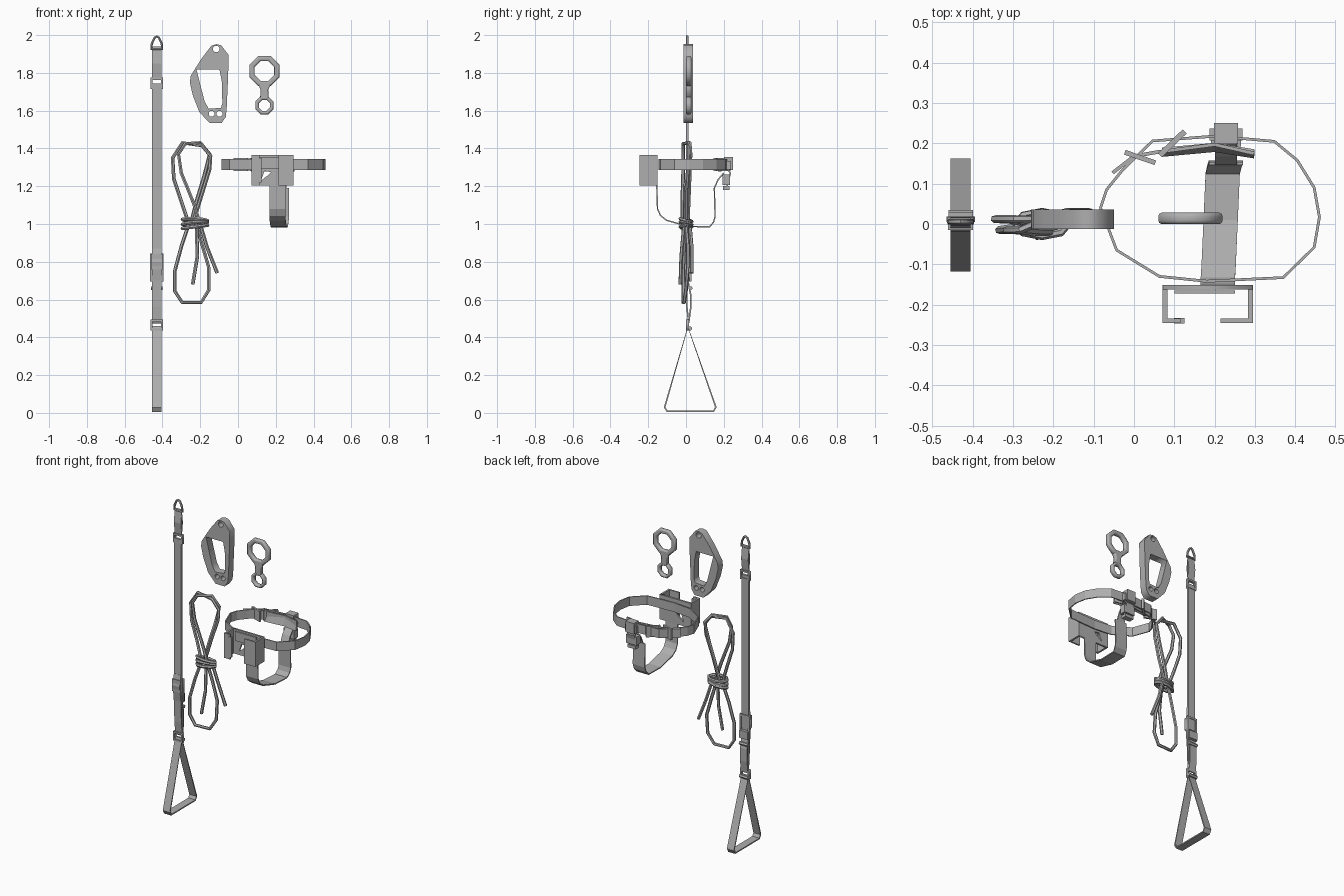
import bpy, bmesh, math
from mathutils import Vector

if "Cube" in bpy.data.objects:
    bpy.data.objects.remove(bpy.data.objects["Cube"])

grey = bpy.data.materials.new("plain_grey")
grey.use_nodes = True
COLOUR = (0.43, 0.43, 0.43, 1)
grey.diffuse_color = COLOUR
grey.node_tree.nodes["Principled BSDF"].inputs["Base Color"].default_value = COLOUR


def link(name, data):
    ob = bpy.data.objects.new(name, data)
    bpy.context.collection.objects.link(ob)
    data.materials.append(grey)
    return ob


def ribbon(name, path, across, thick, closed=False):
    """Flat webbing that follows a path, widened along one vector."""
    bm, half = bmesh.new(), Vector(across) / 2
    rows = [(bm.verts.new(Vector(p) - half), bm.verts.new(Vector(p) + half)) for p in path]
    pairs = list(zip(rows, rows[1:])) + ([(rows[-1], rows[0])] if closed else [])
    for (a, b), (c, d) in pairs:
        bm.faces.new((a, b, d, c))
    me = bpy.data.meshes.new(name)
    bm.to_mesh(me)
    bm.free()
    ob = link(name, me)
    mod = ob.modifiers.new("thickness", "SOLIDIFY")
    mod.thickness, mod.offset = thick, 0


def box(name, centre, size, turn=0):
    bm = bmesh.new()
    bmesh.ops.create_cube(bm, size=1)
    bmesh.ops.scale(bm, vec=size, verts=bm.verts)
    me = bpy.data.meshes.new(name)
    bm.to_mesh(me)
    bm.free()
    ob = link(name, me)
    ob.location = centre
    ob.rotation_euler.z = math.radians(turn)


def curve(name, dims, paths, closed):
    cu = bpy.data.curves.new(name, "CURVE")
    cu.dimensions = dims
    for path in paths:
        sp = cu.splines.new("POLY")
        sp.points.add(len(path) - 1)
        for pt, p in zip(sp.points, path):
            pt.co = (*p, 0, 1) if len(p) == 2 else (*p, 1)
        sp.use_cyclic_u = closed
    return link(name, cu)


def to_mesh(ob):
    bpy.ops.object.select_all(action="DESELECT")
    ob.select_set(True)
    bpy.context.view_layer.objects.active = ob
    bpy.ops.object.convert(target="MESH")


def plate(name, outlines, y, depth, bevel=0.0):
    """Upright plate facing the front; later outlines cut holes."""
    ob = curve(name, "2D", outlines, True)
    ob.data.fill_mode = "BOTH"
    ob.data.extrude = depth / 2 - bevel
    ob.data.bevel_depth = bevel
    ob.data.bevel_resolution = 1
    ob.data.offset = -bevel
    ob.rotation_euler.x = math.pi / 2
    ob.location.y = y
    to_mesh(ob)


def tube(name, path, radius, closed=False):
    ob = curve(name, "3D", [path], closed)
    ob.data.bevel_depth = radius
    ob.data.bevel_resolution = 1
    ob.data.use_fill_caps = True
    to_mesh(ob)
    bpy.ops.object.shade_smooth_by_angle(angle=math.radians(50))


def polygon(x, z, r, n=8):
    return [(x + r * math.cos(math.tau * (i + .5) / n), z + r * math.sin(math.tau * (i + .5) / n))
            for i in range(n)]


def frame(name, x, y, z, w, h, depth, bar):
    def rect(a, b):
        return [(x - a, z - b), (x + a, z - b), (x + a, z + b), (x - a, z + b)]
    plate(name, [rect(w / 2, h / 2), rect(w / 2 - bar, h / 2 - bar)], y, depth)


# Long foot strap with its triangular step
SX, WEB = -.43, (.05, 0, 0)
def side_path(points):
    return [(SX, y, z) for y, z in points]

ribbon("foot_step_loop", side_path([(.01, .455), (-.113, .03), (-.1, .008), (.145, .008), (.158, .03)]),
       WEB, .009, True)
ribbon("lower_strap", side_path([(.014, .475), (.024, .55), (.024, .63), (.012, .69)]), WEB, .008)
ribbon("lower_strap_return", side_path([(.014, .475), (.005, .56), (0, .70), (-.014, .8), (0, .87)]), WEB, .008)
ribbon("main_strap", side_path([(.004, .7), (.006, 1.2), (.006, 1.745)]), WEB, .014)
ribbon("top_strap", side_path([(.006, 1.765), (.013, 1.85), (.006, 1.935), (-.001, 1.85)]), WEB, .007, True)
for z in (.465, 1.745):
    frame("strap_link", SX, .008, z, .066, .06, .018, .011)
for y, z in ((.022, .447), (.024, .66)):
    tube("strap_crossbar", [(SX - .03, y, z), (SX + .03, y, z)], .011)
frame("slide_buckle", SX, .012, .77, .07, .15, .014, .012)
box("slide_buckle_bar", (SX, .015, .72), (.06, .03, .05))
box("slide_buckle_grip", (SX, 0, .80), (.062, .03, .08))
tube("top_ring", [(SX + x, .006, z) for x, z in
     [(-.029, 1.925), (-.026, 1.955), (-.012, 1.986), (0, 1.993), (.012, 1.986), (.026, 1.955), (.029, 1.925)]],
     .007, True)

# Rope clamp handle
plate("clamp_handle", [
    [(-.114, 1.952), (-.09, 1.947), (-.05, 1.895), (-.052, 1.79), (-.06, 1.61), (-.065, 1.566),
     (-.087, 1.534), (-.15, 1.534), (-.205, 1.593), (-.24, 1.683), (-.255, 1.75), (-.25, 1.785),
     (-.222, 1.83), (-.19, 1.88), (-.14, 1.945)],
    [(-.22, 1.818), (-.098, 1.818), (-.085, 1.75), (-.083, 1.64), (-.09, 1.615),
     (-.155, 1.61), (-.177, 1.65), (-.195, 1.72)],
    polygon(-.115, 1.926, .018), polygon(-.14, 1.583, .016), polygon(-.098, 1.583, .016)], .012, .049)

# Figure-eight descender
for name, z, r, hole in (("descender_large_ring", 1.81, .086, .056), ("descender_small_ring", 1.628, .052, .031)):
    plate(name, [polygon(.14, z, r), polygon(.14, z, hole)], .014, .028, .008)
plate("descender_neck", [[(.102, 1.75), (.178, 1.75), (.16, 1.71), (.163, 1.665), (.117, 1.665), (.12, 1.71)]],
      .014, .028, .006)

# Coiled rope with wraps and loose ends
R = .01
tube("rope_upper_loop", [(-.26, 0, 1), (-.30, .01, 1.12), (-.34, .012, 1.24), (-.346, .012, 1.35),
     (-.295, .012, 1.43), (-.19, .01, 1.415), (-.145, .01, 1.36), (-.15, .01, 1.29), (-.19, 0, 1.16),
     (-.24, 0, 1)], R)
tube("rope_inner_loop", [(-.20, -.02, 1), (-.235, -.02, 1.11), (-.30, -.015, 1.27), (-.315, -.015, 1.37),
     (-.28, -.015, 1.425), (-.20, .02, 1.43), (-.15, .025, 1.37), (-.18, .02, 1.25), (-.22, .015, 1.12),
     (-.25, .01, 1)], R)
tube("rope_lower_loop", [(-.26, 0, 1), (-.30, -.01, .88), (-.335, -.015, .75), (-.335, -.015, .645),
     (-.295, -.015, .585), (-.195, -.01, .585), (-.155, 0, .65), (-.155, .01, .77), (-.19, .01, .89),
     (-.22, 0, 1)], R)
tube("rope_tail_short", [(-.22, -.01, 1), (-.215, -.025, .83), (-.24, -.03, .68)], R)
tube("rope_tail_long", [(-.20, .02, 1), (-.165, .03, .88), (-.11, .03, .74)], R)
for i in range(3):
    tube("rope_wrap", [(-.228 + .066 * math.cos(a), .03 * math.sin(a), .985 + .018 * i + .008 * math.cos(a + i))
         for a in (math.tau * k / 8 for k in range(8))], R, True)

# Waist belt
BZ, TALL = 1.315, (0, 0, .058)
def belt_path(points):
    return [(x, y, BZ) for x, y in points]

ribbon("waist_belt", belt_path([(-.083, .04), (-.043, -.065), (.063, -.13), (.18, -.142), (.37, -.133),
       (.447, -.058), (.46, .017), (.447, .09), (.405, .158), (.348, .205), (.2, .218), (.046, .206),
       (-.03, .132), (-.068, .085)]), TALL, .007, True)
ribbon("belt_tail", belt_path([(-.053, .127), (0, .168), (.055, .178), (.2, .197), (.298, .175)]), TALL, .009)
ribbon("back_pad", [(.07, .178, 1.305), (.2, .19, 1.305), (.298, .174, 1.305)], (0, .014, .05), .009)
box("belt_buckle", (.015, .165, BZ), (.08, .012, .07), -19)
box("belt_keeper", (.095, .2, BZ), (.085, .014, .07), 44)
box("back_buckle", (.228, .225, 1.32), (.06, .05, .07))
box("back_buckle_bar", (.228, .222, 1.31), (.082, .03, .045))

# Strap under the seat
ribbon("seat_strap", [(.208, -.155, 1.22), (.208, -.151, 1.08), (.208, -.135, 1.045), (.21, -.103, 1.02),
       (.215, .01, .987), (.22, .125, .985), (.225, .146, 1.01), (.228, .154, 1.04), (.228, .15, 1.19)],
       (.085, 0, 0), .007)
ribbon("seat_strap_end", [(.228, .15, 1.19), (.228, .17, 1.235), (.228, .2, 1.27)], (.055, 0, 0), .007)
ribbon("seat_strap_hanger", [(.228, .205, 1.31), (.228, .235, 1.27), (.228, .215, 1.19)], (.055, 0, 0), .008)
box("seat_buckle", (.228, .212, 1.235), (.075, .04, .055))
box("seat_buckle_lower_bar", (.228, .213, 1.19), (.06, .035, .02))

# Front channel bracket
BH, MID = .16, 1.285
plate("bracket_back", [[(.072, 1.205), (.294, 1.205), (.294, 1.365), (.072, 1.365)],
      [(.122, 1.23), (.14, 1.28), (.175, 1.275), (.155, 1.255)]], -.157, .012)
for name, x in (("bracket_right_side", .077), ("bracket_left_side", .289)):
    box(name, (x, -.198, MID), (.012, .094, BH))
box("bracket_right_lip", (.093, -.24, MID), (.044, .01, BH))
box("bracket_right_hook", (.112, -.24, MID), (.026, .014, .13))
box("bracket_left_lip", (.255, -.24, MID), (.08, .01, BH))
box("bracket_inner_plate", (.175, -.169, 1.325), (.15, .008, .06))
